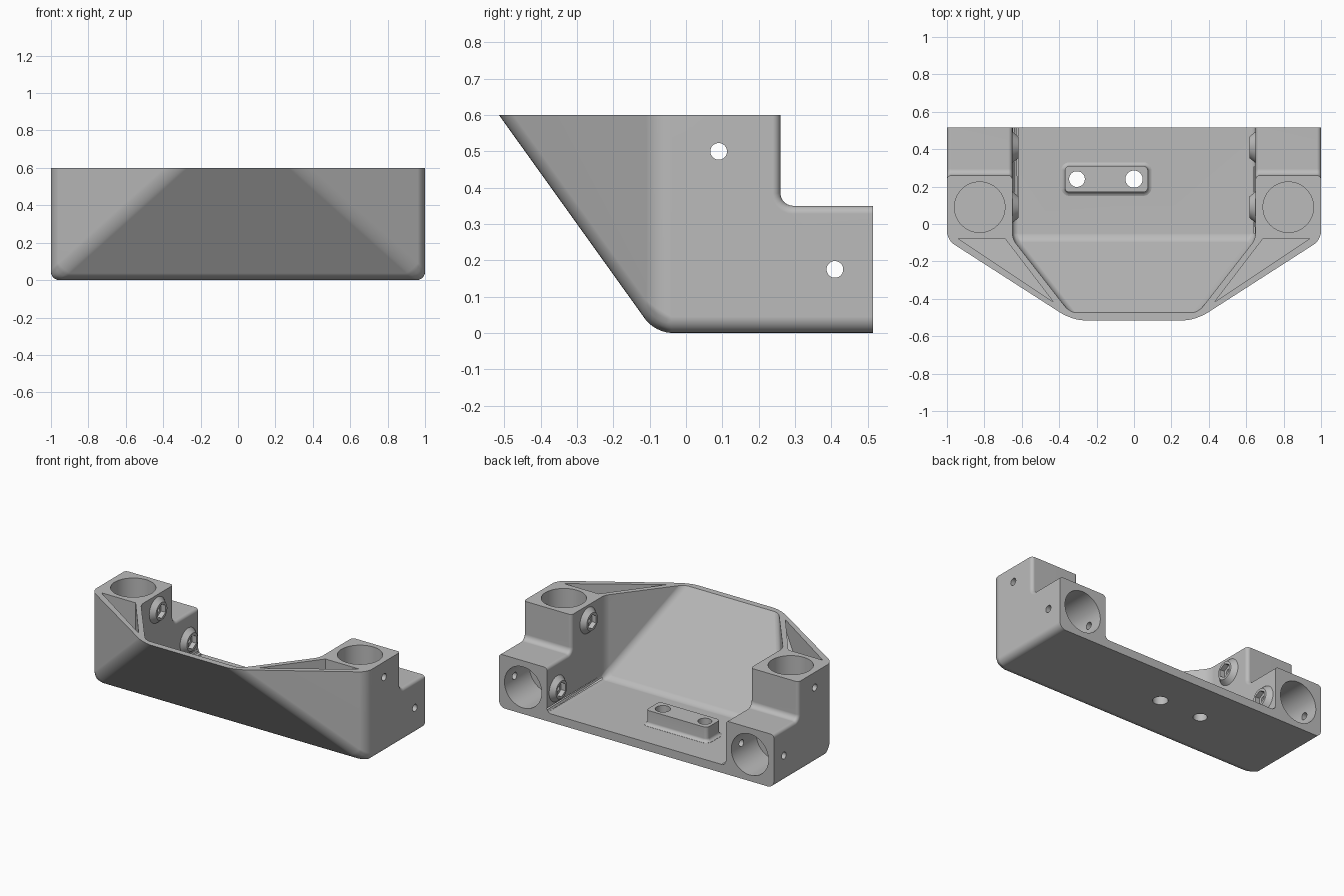
import bpy, bmesh, math
from mathutils import Matrix, Vector

old = bpy.data.objects.get("Cube")
if old:
    bpy.data.objects.remove(old, do_unlink=True)

grey = bpy.data.materials.new("plain grey")
grey.use_nodes = True
colour = (0.5, 0.5, 0.5, 1)
grey.diffuse_color = colour
grey.node_tree.nodes["Principled BSDF"].inputs["Base Color"].default_value = colour

TOP, BACK = 0.6, 0.515
STEP_Y, STEP_Z = 0.26, 0.35
POST_X, POST_Y = 0.825, 0.09
BORE_Z, BORE_DEPTH = 0.175, 0.26
INNER_X = 0.65
SIDES = (-1, 1)


def finish(bm, name):
    bmesh.ops.recalc_face_normals(bm, faces=bm.faces)
    mesh = bpy.data.meshes.new(name)
    bm.to_mesh(mesh)
    bm.free()
    mesh.materials.append(grey)
    obj = bpy.data.objects.new(name, mesh)
    bpy.context.collection.objects.link(obj)
    return obj


def round_edges(bm, rule, radius):
    edges = [e for e in bm.edges if rule(*[v.co for v in e.verts])]
    bmesh.ops.bevel(bm, geom=edges, offset=radius, segments=6, profile=0.5, affect='EDGES')


def hull(name, points, rule=None, radius=0.0):
    """Convex solid around points, with the edges picked by rule rounded."""
    bm = bmesh.new()
    for p in points:
        bm.verts.new(p)
    bmesh.ops.convex_hull(bm, input=bm.verts)
    bmesh.ops.dissolve_limit(bm, angle_limit=0.01, verts=bm.verts, edges=bm.edges)
    if rule:
        round_edges(bm, rule, radius)
    return finish(bm, name)


def rod(name, start, end, r1, r2=None, sides=64):
    start, end = Vector(start), Vector(end)
    axis = end - start
    bm = bmesh.new()
    turn = axis.to_track_quat('Z', 'Y').to_matrix().to_4x4()
    bmesh.ops.create_cone(bm, cap_ends=True, segments=sides, radius1=r1,
                          radius2=r1 if r2 is None else r2, depth=axis.length,
                          matrix=Matrix.Translation((start + end) / 2) @ turn)
    return finish(bm, name)


def combine(target, tool, operation='DIFFERENCE'):
    mod = target.modifiers.new("join", 'BOOLEAN')
    mod.object, mod.operation, mod.solver = tool, operation, 'EXACT'
    bpy.context.view_layer.objects.active = target
    bpy.ops.object.modifier_apply(modifier=mod.name)
    bpy.data.objects.remove(tool, do_unlink=True)


def wedge_points(half, front, tip_half, tip_front, bottom, top, back):
    """Box with a sloped front and two upright slanted cheeks."""
    pts = []
    for s in SIDES:
        pts += [(s * half, y, z) for y in (front, back) for z in (bottom, top)]
        pts.append((s * tip_half, tip_front, top))
    return pts


# Outer shell, rounded everywhere but on the top and back rims
body = hull("bracket_body",
            wedge_points(1, -0.085, 0.33, -0.515, 0, TOP, BACK),
            lambda a, b: min(a.z, b.z) < TOP - 0.01 and min(a.y, b.y) < BACK - 0.01, 0.045)

# Open tray between the posts
high = TOP + 0.05
tray = hull("tray_cutter",
            wedge_points(INNER_X, -0.08, 0.315, -0.51, 0.055, high, 0.7),
            lambda a, b: min(a.z, b.z) < TOP and min(a.y, b.y) < BACK, 0.03)
combine(body, tray)

# Step down behind each post
step = hull("step_cutter",
            [(x, y, z) for x in (-1.2, 1.2) for y in (STEP_Y, 0.8) for z in (STEP_Z, 0.8)],
            lambda a, b: max(a.z, b.z) < STEP_Z + 0.01 and max(a.y, b.y) < STEP_Y + 0.01, 0.035)
combine(body, step)

# Soften the side edges of the steps
bm = bmesh.new()
bm.from_mesh(body.data)
bmesh.ops.remove_doubles(bm, verts=bm.verts, dist=0.0001)
bmesh.ops.dissolve_limit(bm, angle_limit=0.005, verts=bm.verts, edges=bm.edges)


def on_step_side(a, b):
    return any(all(abs(abs(p.x) - x) < 0.002 and p.y > STEP_Y - 0.002 and p.z > STEP_Z - 0.002
                   for p in (a, b)) and a.x * b.x > 0 for x in (INNER_X, 1))


round_edges(bm, on_step_side, 0.022)
bm.to_mesh(body.data)
bm.free()

# Raised nut bosses on the inner walls
screws = [(POST_Y, 0.5), (0.41, BORE_Z)]
for s in SIDES:
    for y, z in screws:
        combine(body, rod("nut_boss", (s * 0.67, y, z), (s * 0.618, y, z), 0.1, 0.058), 'UNION')

# Mounting pad with a flared foot
pad_x, pad_y = -0.148, 0.24
pad_layers = [(0.04, 0.02), (0.056, 0.02), (0.06, 0.01), (0.067, 0.004), (0.076, 0), (0.15, 0)]
bm = bmesh.new()
rings = []
for z, grow in pad_layers:
    ring = []
    for k in range(24):
        a = math.tau * (k + 0.5) / 24
        c, d = math.cos(a), math.sin(a)
        r = 0.025 + grow
        ring.append(bm.verts.new((pad_x + math.copysign(0.197, c) + r * c,
                                  pad_y + math.copysign(0.045, d) + r * d, z)))
    rings.append(ring)
for low, up in zip(rings, rings[1:]):
    for k in range(24):
        n = (k + 1) % 24
        bm.faces.new((low[k], low[n], up[n], up[k]))
bm.faces.new(rings[0])
bm.faces.new(rings[-1])
combine(body, finish(bm, "mounting_pad"), 'UNION')

# Pad holes
for x, r in ((-0.305, 0.042), (0, 0.046)):
    combine(body, rod("pad_hole", (x, pad_y, -0.1), (x, pad_y, 0.3), r))

for s in SIDES:
    # Sockets for the upright and the rearward tubes
    x = s * POST_X
    combine(body, rod("top_socket", (x, POST_Y, TOP - BORE_DEPTH), (x, POST_Y, 0.7), 0.135))
    combine(body, rod("rear_socket", (x, BACK - BORE_DEPTH, BORE_Z), (x, 0.7, BORE_Z), 0.135))
    # Triangular hollow between post and slanted cheek
    corners = [(0.94, -0.078, 0.07), (0.69, -0.078, 0.07), (0.43, -0.418, 0.54)]
    combine(body, hull("cheek_hollow", [(s * px, py, z) for px, py, low in corners
                                        for z in (low, high)]))
    # Hexagonal nut seats
    for y, z in screws:
        combine(body, rod("nut_seat", (s * 0.6, y, z), (s * 0.65, y, z), 0.046, sides=6))

# Cross screw holes
for y, z in screws:
    combine(body, rod("screw_hole", (-1.2, y, z), (1.2, y, z), 0.023, sides=32))

# Clean shading
bpy.ops.object.select_all(action='DESELECT')
body.select_set(True)
bpy.context.view_layer.objects.active = body
bpy.ops.object.shade_smooth_by_angle(angle=math.radians(32))
weighted = body.modifiers.new("even_normals", 'WEIGHTED_NORMAL')
weighted.keep_sharp = True
